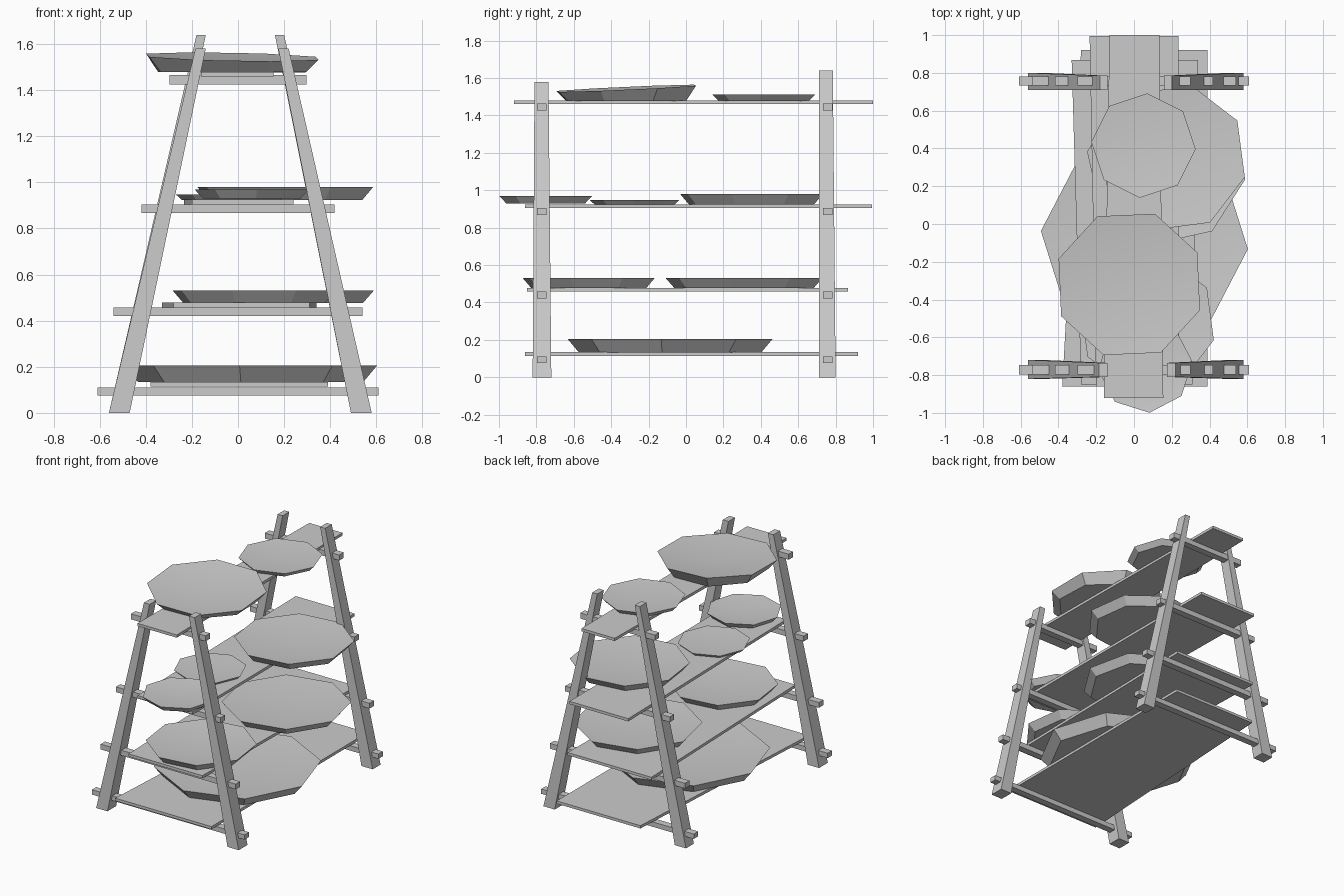
import bpy
from math import cos, sin, radians

if "Cube" in bpy.data.objects:
    bpy.data.objects.remove(bpy.data.objects["Cube"])


def make(name, verts, faces):
    me = bpy.data.meshes.new(name)
    me.from_pydata(verts, [], faces)
    ob = bpy.data.objects.new(name, me)
    bpy.context.collection.objects.link(ob)
    return ob


def prism(name, bottom, top):
    """Closed solid joining two matching counter-clockwise loops."""
    n = len(bottom)
    faces = [tuple(range(n))[::-1], tuple(range(n, 2 * n))]
    faces += [(i, (i + 1) % n, n + (i + 1) % n, n + i) for i in range(n)]
    return make(name, bottom + top, faces)


def rect(x0, x1, y0, y1, z):
    return [(x0, y0, z), (x1, y0, z), (x1, y1, z), (x0, y1, z)]


# Leaning, slightly tapered legs: two in front, two taller ones behind
prism("front_leg_left", rect(-.56, -.47, -.82, -.72, 0), rect(-.185, -.14, -.81, -.735, 1.58))
prism("front_leg_right", rect(.49, .58, -.82, -.72, 0), rect(.175, .22, -.81, -.735, 1.58))
prism("back_leg_left", rect(-.56, -.47, .71, .80, 0), rect(-.18, -.14, .71, .785, 1.64))
prism("back_leg_right", rect(.49, .58, .71, .80, 0), rect(.16, .20, .71, .785, 1.64))

# Crossbars through each leg pair: half length, z range
for i, (hx, z0, z1) in enumerate([(.61, .075, .11), (.54, .42, .458),
                                  (.418, .867, .905), (.298, 1.425, 1.465)]):
    for side, y in (("front", -.772), ("back", .757)):
        prism(f"{side}_crossbar_{i + 1}", rect(-hx, hx, y - .025, y + .025, z0),
              rect(-hx, hx, y - .025, y + .025, z1))

# Shelf planks: front y, left x, right x, back y, left x, right x, bottom z
planks = [(-.86, -.38, .39, .92, -.28, .39, .115),
          (-.85, -.28, .31, .867, -.33, .34, .458),
          (-.86, -.20, .24, .995, -.235, .235, .905),
          (-.92, -.16, .155, 1.0, -.13, .135, 1.46)]
for i, (ya, la, ra, yb, lb, rb, z) in enumerate(planks):
    quad = [(la, ya), (ra, ya), (rb, yb), (lb, yb)]
    prism(f"shelf_plank_{i + 1}", [(x, y, z) for x, y in quad],
          [(x, y, z + .02) for x, y in quad])

# Shallow octagonal trays flaring upward, dished towards the middle:
# x, y, radius, turn, bottom z, rim z, tilt x, tilt y
trays = [(.055, -.085, .55, -5, .133, .205, 0, 0),
         (.17, .31, .425, -10, .476, .53, 0, 0),
         (.07, -.52, .365, -15, .476, .53, 0, 0),
         (.205, .35, .395, -15, .923, .98, 0, 0),
         (.06, -.75, .25, 5, .93, .97, 0, 0),
         (-.03, -.275, .24, 0, .923, .948, 0, 0),
         (-.025, -.32, .398, 25, 1.478, 1.545, -.02, .045),
         (.05, .415, .277, -4, 1.477, 1.513, 0, 0)]
for i, (x, y, r, turn, z0, z1, tx, ty) in enumerate(trays):
    dirs = [(cos(radians(turn + 45 * k)), sin(radians(turn + 45 * k))) for k in range(8)]
    rb = r - .7 * (z1 - z0) - .01
    low = [(x + rb * c, y + rb * s, z0) for c, s in dirs]
    high = [(x + r * c, y + r * s, z1 + r * (tx * c + ty * s)) for c, s in dirs]
    centre = [(x, y, z0 + .35 * (z1 - z0))]
    faces = [tuple(range(8))[::-1]]
    for k in range(8):
        n = (k + 1) % 8
        faces += [(k, n, 8 + n, 8 + k), (8 + k, 8 + n, 16)]
    tray = make(f"tray_{i + 1}", low + high + centre, faces)
    bpy.ops.object.select_all(action='DESELECT')
    tray.select_set(True)
    bpy.context.view_layer.objects.active = tray
    bpy.ops.object.shade_smooth_by_angle(angle=radians(30))
